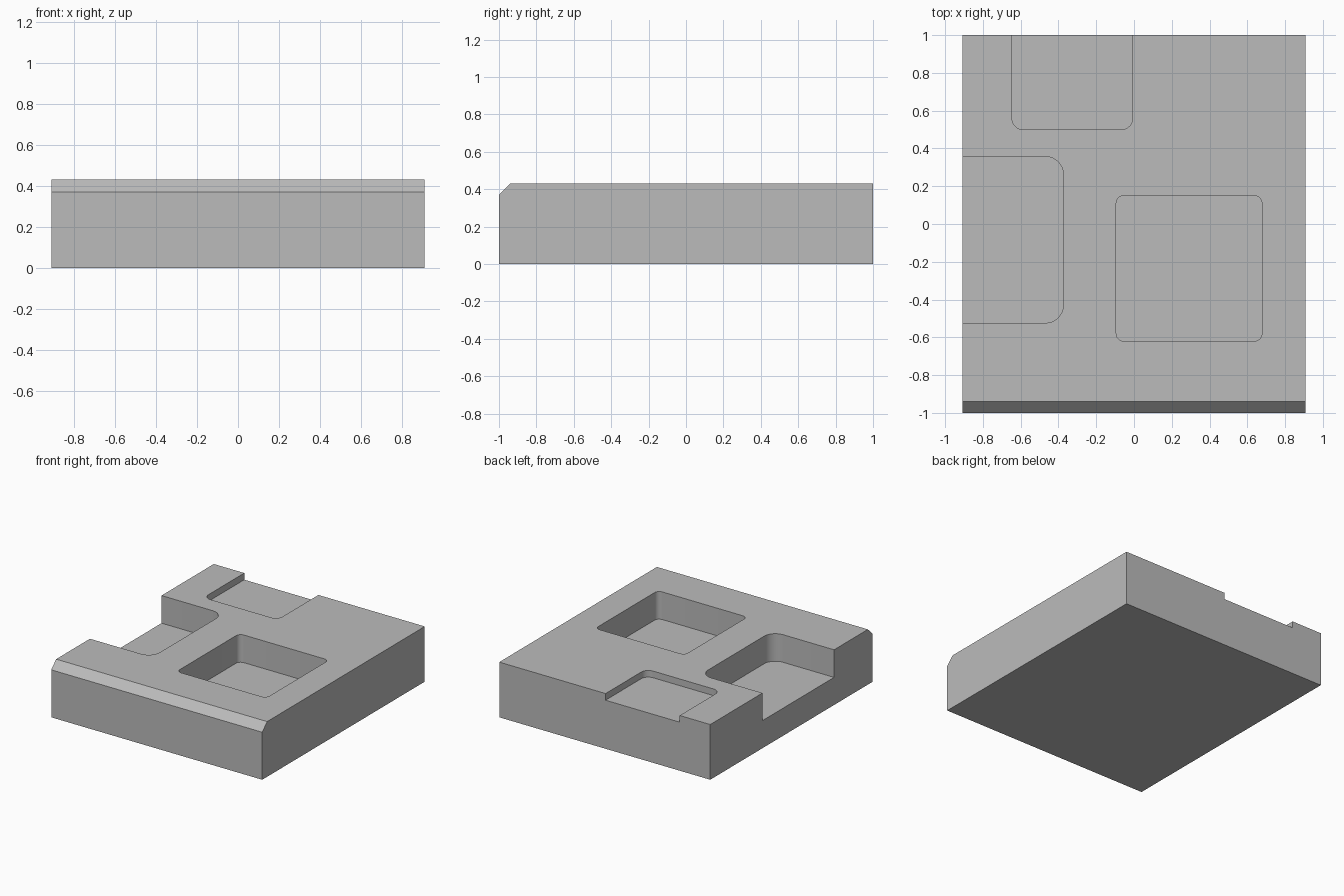
import bpy
import bmesh
from mathutils import Matrix, Vector

if "Cube" in bpy.data.objects:
    bpy.data.objects.remove(bpy.data.objects["Cube"], do_unlink=True)

HALF_X, HALF_Y, HEIGHT, CHAMFER = 0.909, 1.0, 0.43, 0.06
OVER = 0.3  # how far cutters run past the block

grey = bpy.data.materials.new("plain_grey")
grey.use_nodes = True
colour = (0.5, 0.5, 0.5, 1)
grey.diffuse_color = colour
grey.node_tree.nodes["Principled BSDF"].inputs["Base Color"].default_value = colour


def make_box(name, low, high, bevel_rule, width, segments):
    """Box between two corners, with the edges picked by the rule bevelled."""
    low, high = Vector(low), Vector(high)
    bm = bmesh.new()
    bmesh.ops.create_cube(bm, size=1, matrix=Matrix.Translation((low + high) / 2)
                          @ Matrix.Diagonal((*(high - low), 1)))
    edges = [e for e in bm.edges if bevel_rule(*(v.co for v in e.verts))]
    bmesh.ops.bevel(bm, geom=edges, offset=width, segments=segments,
                    profile=0.5, affect='EDGES')
    mesh = bpy.data.meshes.new(name)
    bm.to_mesh(mesh)
    bm.free()
    mesh.materials.append(grey)
    obj = bpy.data.objects.new(name, mesh)
    bpy.context.collection.objects.link(obj)
    return obj


def is_upright(a, b):
    return abs(a.z - b.z) > 0.01


def is_front_top(a, b):
    return max(a.y, b.y) < 0 and min(a.z, b.z) > HEIGHT / 2


# Block with a chamfered front top edge
block = make_box("block", (-HALF_X, -HALF_Y, 0), (HALF_X, HALF_Y, HEIGHT),
                 is_front_top, CHAMFER, 1)

# Pockets: name, x range, y range, floor height, corner radius
pockets = [
    ("square_pocket", (-0.094, 0.677), (-0.62, 0.15), 0.215, 0.04),
    ("side_pocket", (-HALF_X - OVER, -0.374), (-0.524, 0.357), 0.215, 0.095),
    ("back_recess", (-0.646, -0.007), (0.5, HALF_Y + OVER), 0.378, 0.06),
]
cutters = []
for name, xs, ys, floor, radius in pockets:
    cutter = make_box(name + "_cutter", (xs[0], ys[0], floor),
                      (xs[1], ys[1], HEIGHT + OVER), is_upright, radius, 8)
    cutter.hide_render = True
    cutters.append(cutter)
    mod = block.modifiers.new(name, 'BOOLEAN')
    mod.operation = 'DIFFERENCE'
    mod.solver = 'EXACT'
    mod.object = cutter

# Apply the cuts and drop the cutters
bpy.ops.object.select_all(action='DESELECT')
block.select_set(True)
bpy.context.view_layer.objects.active = block
for mod in list(block.modifiers):
    bpy.ops.object.modifier_apply(modifier=mod.name)
for cutter in cutters:
    bpy.data.objects.remove(cutter, do_unlink=True)

# Smooth pocket corners, crisp edges elsewhere
bpy.ops.object.shade_smooth_by_angle(angle=0.5)
